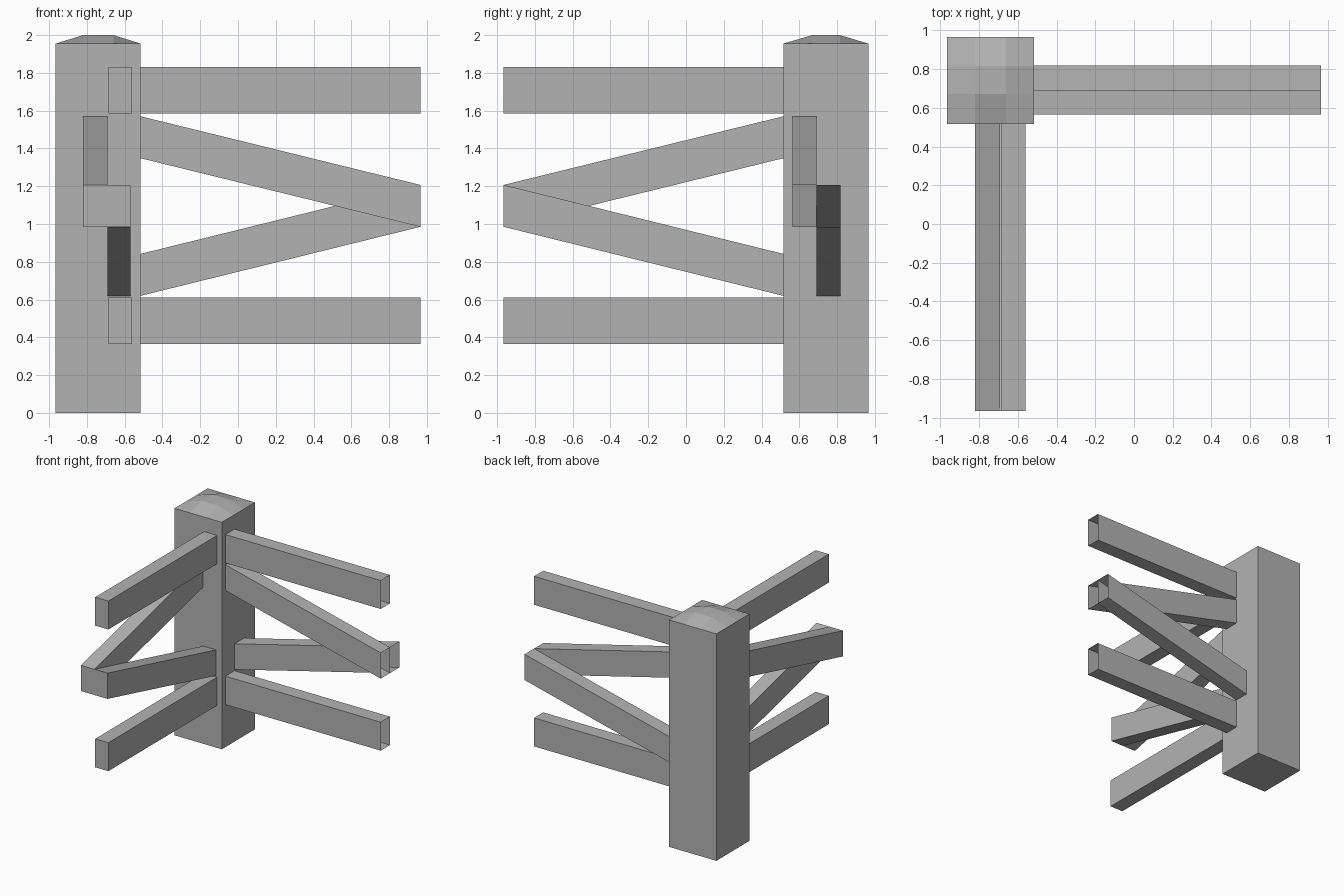
import bpy, bmesh

if "Cube" in bpy.data.objects:
    bpy.data.objects.remove(bpy.data.objects["Cube"])

grey = bpy.data.materials.new("weathered grey")
grey.diffuse_color = (0.45, 0.45, 0.45, 1)
grey.use_nodes = True
grey.node_tree.nodes["Principled BSDF"].inputs["Base Color"].default_value = grey.diffuse_color


def finish(bm, name):
    mesh = bpy.data.meshes.new(name)
    bm.to_mesh(mesh)
    bm.free()
    mesh.materials.append(grey)
    obj = bpy.data.objects.new(name, mesh)
    bpy.context.collection.objects.link(obj)
    return obj


def beam(name, axis, near, far, side, z_near, z_far, height, capped):
    """Board running along x or y, its ends cut vertically."""
    bm = bmesh.new()
    rings = []
    for along, z in ((near, z_near), (far, z_far)):
        ring = []
        for s, dz in ((0, 0), (1, 0), (1, height), (0, height)):
            p = (along, side[s]) if axis == "x" else (side[s], along)
            ring.append(bm.verts.new((*p, z + dz)))
        rings.append(ring)
    a, b = rings
    for i in range(4):
        j = (i + 1) % 4
        bm.faces.new((a[i], a[j], b[j], b[i]))
    # Cap both ends so normals can be resolved, then open them if needed
    ends = [bm.faces.new(a), bm.faces.new(b)]
    bmesh.ops.recalc_face_normals(bm, faces=bm.faces)
    if not capped:
        bmesh.ops.delete(bm, geom=ends, context="FACES_ONLY")
    return finish(bm, name)


# Square post with a shallow raised cap made from a three by three grid
xs = (-0.965, -0.82, -0.66, -0.515)
ys = (0.515, 0.67, 0.815, 0.965)
bm = bmesh.new()
g = [[bm.verts.new((x, y, 2.0 if 0 < i < 3 and 0 < j < 3 else 1.955))
      for j, y in enumerate(ys)] for i, x in enumerate(xs)]
for i in range(3):
    for j in range(3):
        bm.faces.new((g[i][j], g[i + 1][j], g[i + 1][j + 1], g[i][j + 1]))
rim = ([g[i][0] for i in range(3)] + [g[3][j] for j in range(3)]
       + [g[i][3] for i in (3, 2, 1)] + [g[0][j] for j in (3, 2, 1)])
corners = [rim[k] for k in (0, 3, 6, 9)]
foot = [bm.verts.new((v.co.x, v.co.y, 0)) for v in corners]
for k in range(4):
    n = (k + 1) % 4
    top = [rim[(3 * k + m) % 12] for m in range(4)]
    bm.faces.new([foot[k], foot[n]] + top[::-1])
bm.faces.new(foot[::-1])
bmesh.ops.recalc_face_normals(bm, faces=bm.faces)
finish(bm, "post")

# Two fence wings: the right one has open board ends, the front one closed
wings = (
    ("right", "x", -0.515, 0.965, (0.565, 0.69), (0.565, 0.69), (0.69, 0.818), False),
    ("front", "y", 0.515, -0.965, (-0.685, -0.56), (-0.82, -0.692), (-0.692, -0.568), True),
)
for label, axis, near, far, rail, upper, lower, capped in wings:
    beam(label + "_bottom_rail", axis, near, far, rail, 0.365, 0.365, 0.245, capped)
    beam(label + "_top_rail", axis, near, far, rail, 1.585, 1.585, 0.245, capped)
    beam(label + "_upper_brace", axis, near, far, upper, 1.348, 0.985, 0.222, capped)
    beam(label + "_lower_brace", axis, near, far, lower, 0.62, 0.985, 0.222, capped)
